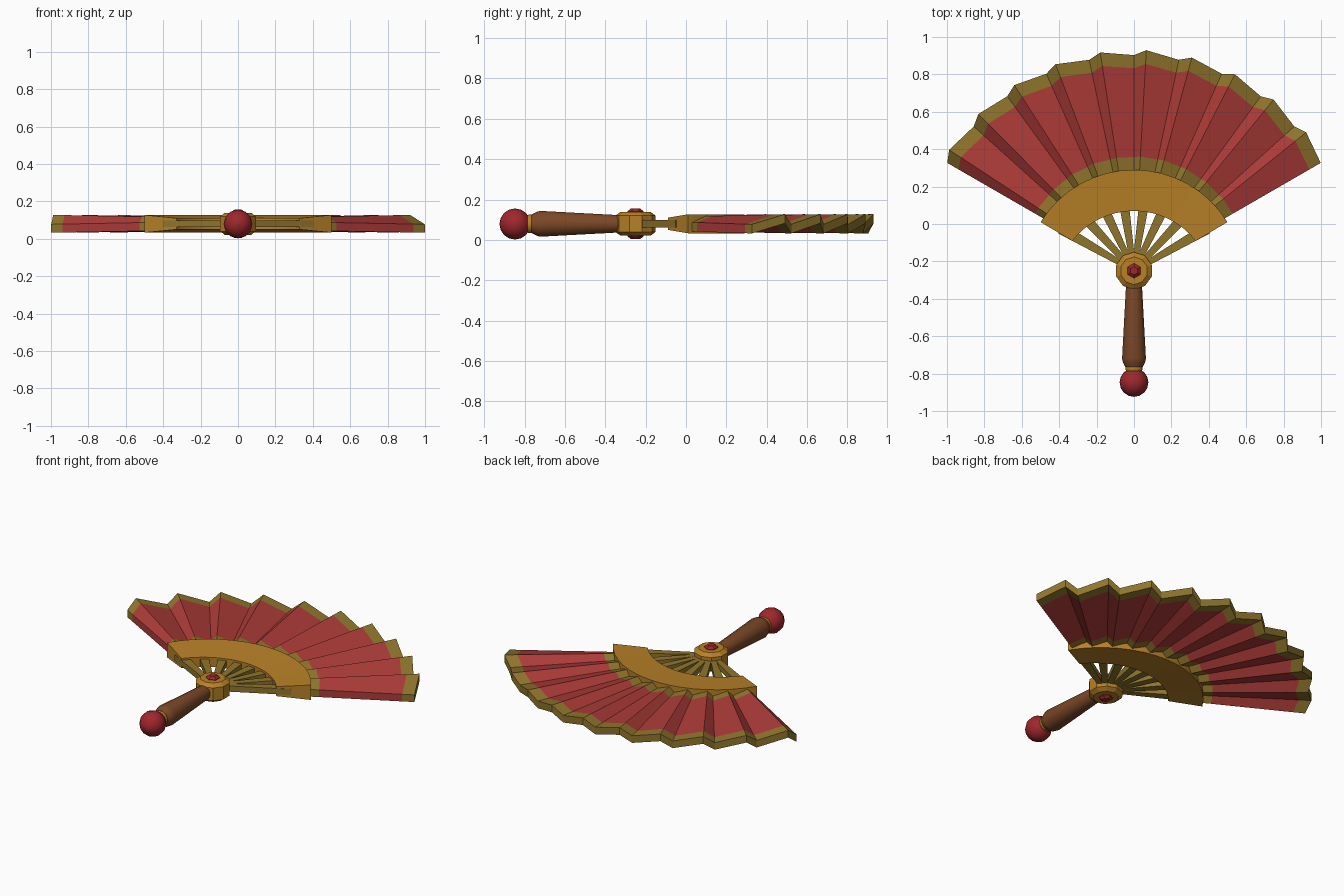
import bpy, bmesh, math
from mathutils import Vector

if "Cube" in bpy.data.objects:
    bpy.data.objects.remove(bpy.data.objects["Cube"])

PIVOT_Y, Z0 = -0.25, 0.08


def material(name, rgb):
    m = bpy.data.materials.new(name)
    m.diffuse_color = (*rgb, 1)
    m.use_nodes = True
    m.node_tree.nodes["Principled BSDF"].inputs["Base Color"].default_value = m.diffuse_color
    return m


RED = material("red_cloth", (0.42, 0.045, 0.04))
OLIVE = material("dull_gold", (0.28, 0.18, 0.025))
GOLD = material("gold", (0.48, 0.22, 0.02))
WOOD = material("wood", (0.2, 0.065, 0.02))
BALL = material("red_lacquer", (0.35, 0.02, 0.025))


def make(name, verts, faces, mats, pick=None):
    me = bpy.data.meshes.new(name)
    me.from_pydata(verts, [], faces)
    for m in mats:
        me.materials.append(m)
    if pick:
        for p, i in zip(me.polygons, pick):
            p.material_index = i
    bm = bmesh.new()
    bm.from_mesh(me)
    bmesh.ops.recalc_face_normals(bm, faces=bm.faces)
    bm.to_mesh(me)
    bm.free()
    ob = bpy.data.objects.new(name, me)
    bpy.context.collection.objects.link(ob)
    return ob


def polar(r, deg, z, cy=PIVOT_Y):
    a = math.radians(deg)
    return (r * math.cos(a), cy + r * math.sin(a), z)


def smooth(ob, angle=35):
    bpy.ops.object.select_all(action='DESELECT')
    ob.select_set(True)
    bpy.context.view_layer.objects.active = ob
    bpy.ops.object.shade_smooth_by_angle(angle=math.radians(angle))


def slab(name, grid, mats, cell_mat):
    """Closed slab from columns of (top, bottom) point pairs."""
    n, m = len(grid), len(grid[0])
    verts = [p for col in grid for pair in col for p in pair]
    v = lambda i, j, s: (i * m + j) * 2 + s
    faces, pick = [], []
    for i in range(n - 1):
        for j in range(m - 1):
            for s in (0, 1):
                faces.append((v(i, j, s), v(i + 1, j, s), v(i + 1, j + 1, s), v(i, j + 1, s)))
                pick.append(cell_mat(j))
        for j, c in ((0, 0), (m - 1, m - 2)):
            faces.append((v(i, j, 0), v(i + 1, j, 0), v(i + 1, j, 1), v(i, j, 1)))
            pick.append(cell_mat(c))
    for i in (0, n - 1):
        for j in range(m - 1):
            faces.append((v(i, j, 0), v(i, j + 1, 0), v(i, j + 1, 1), v(i, j, 1)))
            pick.append(cell_mat(j))
    return make(name, verts, faces, mats, pick)


def lathe(name, profile, sides, centre, axis, mat, turn=0.0):
    """Spin (radius, height) pairs about the z or y axis."""
    verts, faces = [], []
    for r, h in profile:
        for k in range(sides):
            a = 2 * math.pi * (k + turn) / sides
            c, s = r * math.cos(a), r * math.sin(a)
            p = Vector((c, s, h)) if axis == 'z' else Vector((c, h, s))
            verts.append(p + Vector(centre))
    for i in range(len(profile) - 1):
        for k in range(sides):
            q = (k + 1) % sides
            faces.append((i * sides + k, i * sides + q, (i + 1) * sides + q, (i + 1) * sides + k))
    faces.append(tuple(range(sides)))
    faces.append(tuple(range((len(profile) - 1) * sides, len(profile) * sides)))
    return make(name, verts, faces, [mat])


# Pleated cloth: ten saw-tooth folds with gold inner and outer borders
folds = []
for i in range(10):
    folds += [(150 - 12 * i, -1), (146.8 - 12 * i, 1)]
folds.append((30, -1))
columns = []
for deg, side in folds:
    col = []
    for r, amp in ((0.53, 0.015), (0.61, 0.016), (1.095, 0.024), (1.167, 0.025)):
        t = (r - 0.53) / 0.637
        z = Z0 + side * amp
        rr = r + side * 0.014 * t
        col.append((polar(rr, deg, z + 0.0225), polar(rr, deg, z - 0.0225)))
    columns.append(col)
slab("pleated_cloth", columns, [RED, OLIVE], lambda j: 0 if j == 1 else 1)

# Curved band, thinner towards the hub
columns = []
N = 16
for i in range(N + 1):
    t = 1 - 2 * i / N
    inner = (0.42, 90 + 51.8 * t, -0.35)
    outer = (0.586, 90 + 58.5 * t, -0.296)
    columns.append([(polar(r, d, Z0 + h, cy), polar(r, d, Z0 - h, cy))
                    for (r, d, cy), h in ((inner, 0.03), (outer, 0.047))])
band = slab("curved_band", columns, [GOLD], lambda j: 0)
smooth(band, 30)

# Ribs from the hub to the band
for i in range(8):
    deg = 30 + i * 120 / 7
    a = math.radians(deg)
    side = Vector((-math.sin(a), math.cos(a), 0))
    cols = []
    for s in (-1, 1):
        cols.append([tuple(Vector(polar(r, deg, Z0 + h)) + side * s * w for h in (0.018, -0.018))
                     for r, w in ((0.05, 0.014), (0.45, 0.03))])
    slab(f"rib_{i + 1}", cols, [OLIVE], lambda j: 0)

# Hub and rivet
hub = (0, PIVOT_Y, Z0)
lathe("hub", [(0.074, -0.059), (0.1, -0.04), (0.1, 0.04), (0.074, 0.059)], 10, hub, 'z', GOLD, 0.5)
lathe("rivet", [(0.022, -0.076), (0.04, -0.062), (0.04, 0.062), (0.022, 0.076)], 6, hub, 'z', BALL, 0.5)

# Turned handle, collar and ball
handle = lathe("handle", [(0.04, -0.3), (0.046, -0.36), (0.066, -0.72), (0.063, -0.735), (0.048, -0.765)],
               12, (0, 0, Z0), 'y', WOOD, 0.5)
smooth(handle)
collar = lathe("collar", [(0.04, -0.755), (0.047, -0.765), (0.047, -0.78), (0.04, -0.79)],
               12, (0, 0, Z0), 'y', GOLD, 0.5)
smooth(collar)
R = 0.077
ball = lathe("end_ball", [(max(R * math.sin(math.pi * k / 8), 0.002), R * math.cos(math.pi * k / 8))
                          for k in range(9)], 12, (0, -0.847, R + 0.002), 'y', BALL)
smooth(ball, 40)
